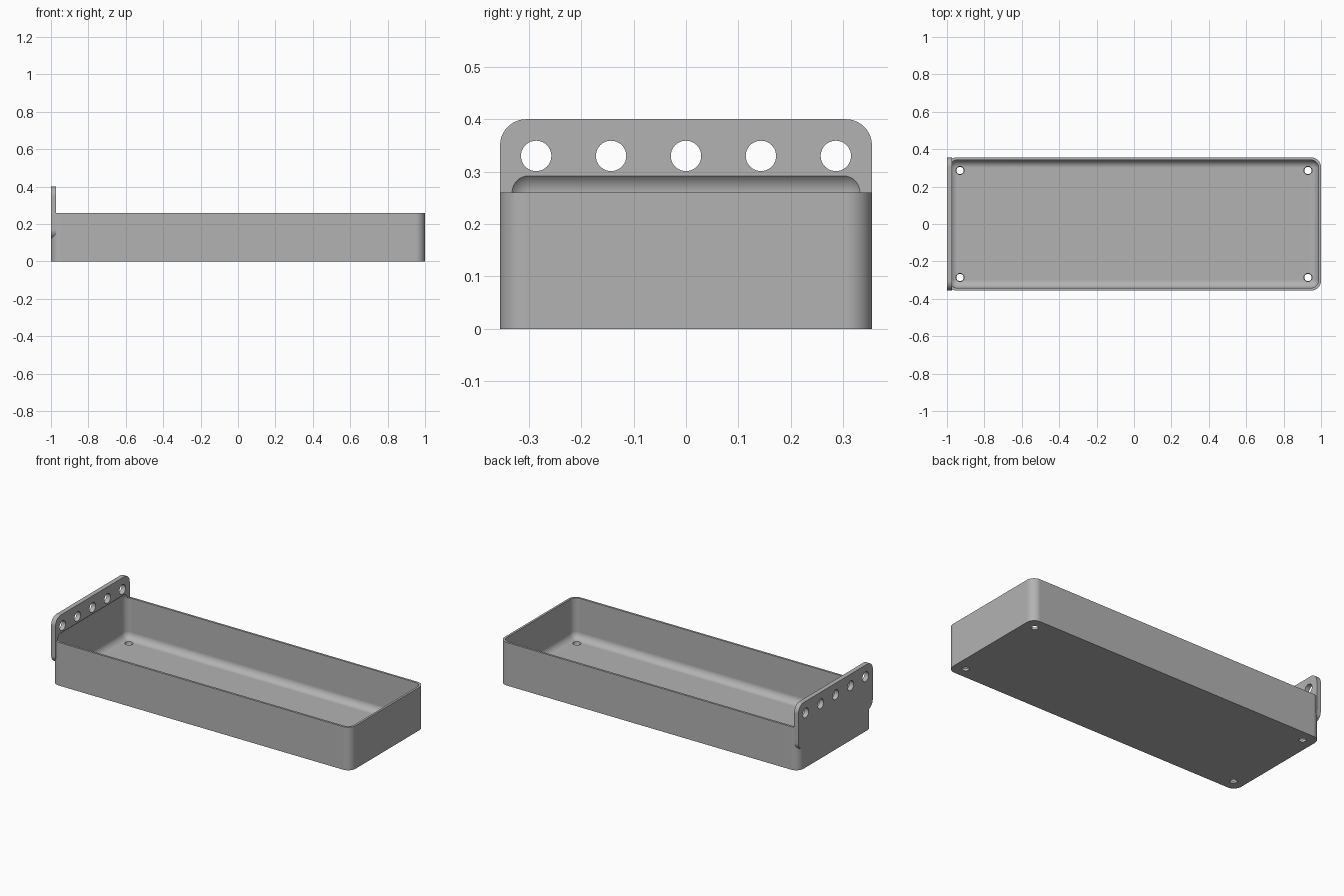
import bpy, bmesh, math
from mathutils import Matrix

if "Cube" in bpy.data.objects:
    bpy.data.objects.remove(bpy.data.objects["Cube"], do_unlink=True)

# Main dimensions
LENGTH, WIDTH, HEIGHT = 2.0, 0.71, 0.26
WALL, CORNER = 0.013, 0.05
PLATE_THICK, PLATE_LOW, PLATE_HIGH = 0.028, 0.12, 0.40

grey = bpy.data.materials.new("grey plastic")
grey.use_nodes = True
colour = (0.45, 0.45, 0.45, 1)
grey.diffuse_color = colour
grey.node_tree.nodes["Principled BSDF"].inputs["Base Color"].default_value = colour


def finish(name, bm):
    bmesh.ops.recalc_face_normals(bm, faces=bm.faces)
    mesh = bpy.data.meshes.new(name)
    bm.to_mesh(mesh)
    bm.free()
    mesh.materials.append(grey)
    obj = bpy.data.objects.new(name, mesh)
    bpy.context.collection.objects.link(obj)
    return obj


def rounded_box(name, size, centre, radius, axis=None, segments=10):
    """Box with all edges rounded, or only those parallel to one axis."""
    bm = bmesh.new()
    bmesh.ops.create_cube(bm, size=1)
    bmesh.ops.scale(bm, vec=size, verts=bm.verts)
    edges = [e for e in bm.edges if axis is None or
             abs(e.verts[0].co[axis] - e.verts[1].co[axis]) > 1e-4]
    bmesh.ops.bevel(bm, geom=edges, offset=radius, segments=segments,
                    profile=0.5, affect='EDGES', clamp_overlap=True)
    bmesh.ops.translate(bm, vec=centre, verts=bm.verts)
    return finish(name, bm)


def cylinders(name, centres, r_low, r_high, depth, turn):
    bm = bmesh.new()
    for c in centres:
        bmesh.ops.create_cone(bm, cap_ends=True, segments=40, radius1=r_low,
                              radius2=r_high, depth=depth,
                              matrix=Matrix.Translation(c) @ turn)
    return finish(name, bm)


def combine(target, other, operation):
    mod = target.modifiers.new(operation.title(), 'BOOLEAN')
    mod.operation = operation
    mod.solver = 'EXACT'
    mod.object = other
    bpy.context.view_layer.objects.active = target
    bpy.ops.object.modifier_apply(modifier=mod.name)
    bpy.data.objects.remove(other, do_unlink=True)


# Tray body with upright rounded corners
tray = rounded_box("tray", (LENGTH, WIDTH, HEIGHT), (0, 0, HEIGHT / 2), CORNER, axis=2)

# Hanging plate merged into one end
plate = rounded_box("hanging_plate", (PLATE_THICK, WIDTH, PLATE_HIGH - PLATE_LOW),
                    (-LENGTH / 2 + PLATE_THICK / 2, 0, (PLATE_HIGH + PLATE_LOW) / 2),
                    CORNER, axis=0)
combine(tray, plate, 'UNION')

# Filleted cavity, which also scoops under the plate
floor, top = 0.015, 0.302
cavity = rounded_box("cavity", (LENGTH - 2 * WALL, WIDTH - 2 * WALL, top - floor),
                     (0, 0, (top + floor) / 2), 0.042)
combine(tray, cavity, 'DIFFERENCE')

# Row of holes through the plate
row = [(-LENGTH / 2 + PLATE_THICK / 2, i * 0.143, 0.33) for i in range(-2, 3)]
combine(tray, cylinders("plate_holes", row, 0.029, 0.029, 0.1,
                        Matrix.Rotation(math.pi / 2, 4, 'Y')), 'DIFFERENCE')

# Drain holes in the floor corners
corners = [(x, y, floor / 2) for x in (-0.93, 0.93) for y in (-0.286, 0.286)]
combine(tray, cylinders("floor_holes", corners, 0.018, 0.024, 0.03,
                        Matrix.Identity(4)), 'DIFFERENCE')

# Smooth fillets, flat panels
bpy.ops.object.select_all(action='DESELECT')
tray.select_set(True)
bpy.context.view_layer.objects.active = tray
bpy.ops.object.shade_smooth_by_angle(angle=math.radians(30))
normals = tray.modifiers.new("Flat panels", 'WEIGHTED_NORMAL')
normals.keep_sharp = True
